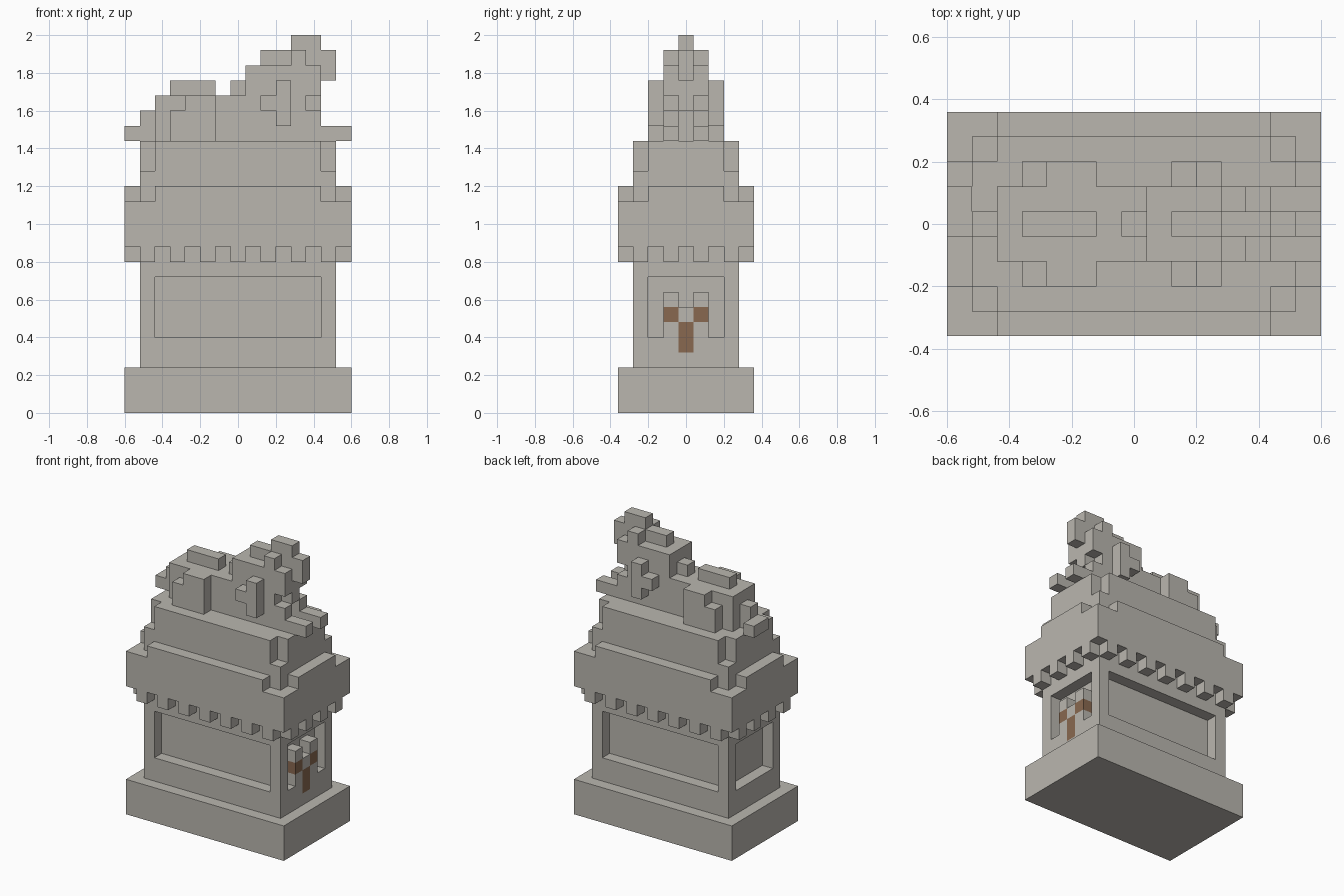
import bpy, bmesh, math
from itertools import product
from mathutils import Vector

cube = bpy.data.objects.get("Cube")
if cube:
    bpy.data.objects.remove(cube, do_unlink=True)

U = 0.08                      # block size
NX, NY = 15, 9                # blocks along x and y


def material(name, rgb):
    m = bpy.data.materials.new(name)
    m.use_nodes = True
    m.diffuse_color = (*rgb, 1)
    bsdf = next(n for n in m.node_tree.nodes if n.type == 'BSDF_PRINCIPLED')
    bsdf.inputs["Base Color"].default_value = (*rgb, 1)
    bsdf.inputs["Roughness"].default_value = 0.9
    return m


STONE = material("pale stone", (0.49, 0.47, 0.43))
BROWN = material("brown emblem", (0.25, 0.14, 0.08))


def box(xs, ys, zs):
    """Cells of a block range, each axis given as one index or (first, last)."""
    span = [range(a[0], a[1] + 1) if isinstance(a, tuple) else (a,) for a in (xs, ys, zs)]
    return set(product(*span))


def mirror_x(cells):
    return cells | {(NX - 1 - i, j, k) for i, j, k in cells}


def mirror_y(cells):
    return cells | {(i, NY - 1 - j, k) for i, j, k in cells}


def part(name, cells, mat=STONE):
    """Skin a set of blocks with its outer faces only."""
    bm = bmesh.new()
    for c in cells:
        for axis, side in product(range(3), (0, 1)):
            near = list(c)
            near[axis] += 2 * side - 1
            if tuple(near) in cells:
                continue
            a, b = (axis + 1) % 3, (axis + 2) % 3
            loop = []
            for da, db in ((0, 0), (1, 0), (1, 1), (0, 1)):
                p = Vector(c)
                p[axis] += side
                p[a] += da
                p[b] += db
                loop.append(bm.verts.new((p - Vector((NX / 2, NY / 2, 0))) * U))
            bm.faces.new(loop if side else loop[::-1])
    bmesh.ops.remove_doubles(bm, verts=bm.verts, dist=U / 100)
    bmesh.ops.dissolve_limit(bm, angle_limit=math.radians(1), verts=bm.verts, edges=bm.edges)
    mesh = bpy.data.meshes.new(name)
    bm.to_mesh(mesh)
    bm.free()
    mesh.materials.append(mat)
    obj = bpy.data.objects.new(name, mesh)
    bpy.context.collection.objects.link(obj)
    return obj


# Plinth
part("plinth", box((0, 14), (0, 8), (0, 2)))

# Pedestal with a sunken panel on every side, and the emblem in the left one
brown = mirror_y(box(13, 3, 6)) | box(13, 4, (4, 5))
relief = (box(13, (3, 5), (5, 6)) | mirror_y(box(13, 3, 7))) - brown
panels = mirror_y(box((2, 12), 1, (5, 8))) | mirror_x(box(1, (2, 6), (5, 8)))
part("pedestal", (box((1, 13), (1, 7), (3, 9)) - panels - brown) | relief)
part("emblem", brown, BROWN)

# Cornice with a row of teeth hanging below and notched upper corners
ring = box((0, 14), (0, 8), 10) - box((1, 13), (1, 7), 10)
teeth = {c for c in ring if (c[0] % 2 if c[1] in (0, 8) else c[1] % 2)}
corners = mirror_x(mirror_y(box((0, 1), (0, 1), 14)))
band = box((0, 14), (0, 8), (11, 13)) | (box((0, 14), (0, 8), 14) - corners)
core = box((1, 13), (1, 7), (10, 15))
part("cornice", teeth | band | core)

# Upper step with cut corners
part("upper_step", box((1, 13), (1, 7), (16, 17)) - mirror_x(mirror_y(box(1, 1, (16, 17)))))

# Reclining animal: trunk, spine, haunches
part("body", box((2, 7), (3, 5), (18, 20)) | box((8, 11), (3, 5), (18, 20)))
part("spine", box((3, 5), 4, 21))
haunch = box((4, 5), 2, (18, 20)) | box(3, 2, (18, 19))
for name, j in (("right_haunch", 2), ("left_haunch", 6)):
    part(name, {(i, j, k) for i, _, k in haunch})

# Curled tail
part("tail", box(1, 4, (18, 19)) | box(0, (4, 5), 18))

# Maned head with crest, muzzle and beard
crest = box(7, 4, 21) | box((9, 10), 4, 23) | box((11, 12), 4, (23, 24))
skull = box((8, 12), (3, 5), (21, 22)) | box(11, (3, 5), 23)
part("head", crest | skull)
part("muzzle", box(13, 4, (22, 23)))
part("beard", box(12, 4, 20))

# Side locks of the mane and front paws
lock = box(9, 2, 20) | box(10, 2, (19, 21))
paw = box((12, 14), 3, 18) | box(12, 3, 19)
for side, flip in (("right", False), ("left", True)):
    for name, cells in (("mane_lock", lock), ("front_paw", paw)):
        part(side + "_" + name, {(i, NY - 1 - j if flip else j, k) for i, j, k in cells})
